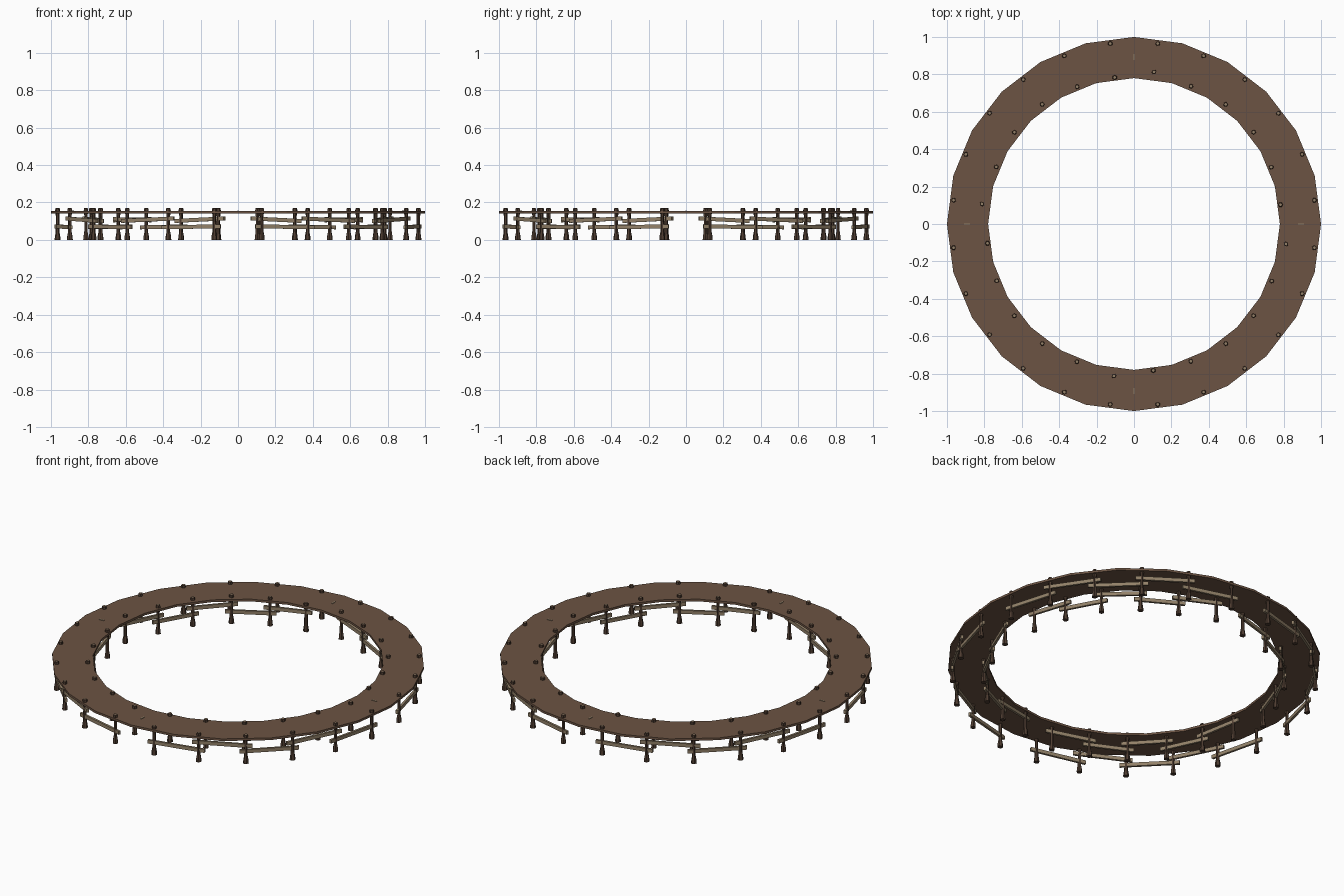
import bpy, bmesh, math
from mathutils import Vector

if "Cube" in bpy.data.objects:
    bpy.data.objects.remove(bpy.data.objects["Cube"])


def mat(name, rgb):
    m = bpy.data.materials.new(name)
    m.diffuse_color = (*rgb, 1)
    m.use_nodes = True
    m.node_tree.nodes["Principled BSDF"].inputs["Base Color"].default_value = m.diffuse_color
    return m


DECK = mat("deck_brown", (0.15, 0.088, 0.056))
POST = mat("dark_bark", (0.075, 0.045, 0.03))
TAN = mat("pale_wood", (0.29, 0.22, 0.14))


def finish(name, bm, *mats):
    bmesh.ops.recalc_face_normals(bm, faces=bm.faces)
    me = bpy.data.meshes.new(name)
    bm.to_mesh(me)
    bm.free()
    for m in mats:
        me.materials.append(m)
    ob = bpy.data.objects.new(name, me)
    bpy.context.collection.objects.link(ob)
    return ob


def polar(r, deg, z=0.0):
    a = math.radians(deg)
    return Vector((r * math.cos(a), r * math.sin(a), z))


def deck_section(q):
    # quarter of the 24-sided ring, closed at both seams
    bm = bmesh.new()
    loops = []
    for i in range(7):
        a = q * 90 + i * 15
        loops.append([bm.verts.new(polar(r, a, z)) for r, z in
                      ((0.78, 0.141), (1.0, 0.141), (1.0, 0.154), (0.78, 0.154))])
    for p, n in zip(loops, loops[1:]):
        for k in range(4):
            bm.faces.new((p[k], p[(k + 1) % 4], n[(k + 1) % 4], n[k]))
    bm.faces.new(loops[0])
    bm.faces.new(loops[-1])
    finish(f"deck_section_{q}", bm, DECK)


def post(name, pos, turn):
    # flared stake with a thicker head above the deck, pale cut top
    bm = bmesh.new()
    rings = []
    for r, z in ((0.016, 0), (0.014, 0.022), (0.010, 0.042), (0.009, 0.125),
                 (0.013, 0.156), (0.012, 0.168), (0.007, 0.171)):
        rings.append([bm.verts.new(pos + polar(r, turn + 60 * k, z)) for k in range(6)])
    for a, b in zip(rings, rings[1:]):
        for k in range(6):
            bm.faces.new((a[k], a[(k + 1) % 6], b[(k + 1) % 6], b[k]))
    bm.faces.new(rings[0])
    bm.faces.new(rings[-1]).material_index = 1
    finish(name, bm, POST, TAN)


def bar(name, a, b, thick, height, over=0.0):
    # rectangular plank between two points, extended past both ends
    d = (b - a).normalized()
    a, b = a - d * over, b + d * over
    side = d.cross(Vector((0, 0, 1))).normalized() * thick / 2
    up = Vector((0, 0, height / 2))
    bm = bmesh.new()
    ends = [[bm.verts.new(p + s * side + t * up) for s, t in
             ((-1, -1), (1, -1), (1, 1), (-1, 1))] for p in (a, b)]
    for k in range(4):
        bm.faces.new((ends[0][k], ends[0][(k + 1) % 4], ends[1][(k + 1) % 4], ends[1][k]))
    for e in ends:
        bm.faces.new(e)
    finish(name, bm, TAN)


OUTER = [0.973] * 6
INNER = [0.79, 0.794, 0.806, 0.806, 0.797, 0.82]

for q in range(4):
    deck_section(q)
    # small peg plate at each seam
    bar(f"seam_peg_{q}", polar(0.878, q * 90, 0.154), polar(0.908, q * 90, 0.154), 0.008, 0.006)
    for row, radii, high_first in (("outer", OUTER, 0), ("inner", INNER, 1)):
        pts = [polar(r, q * 90 + 7.5 + 15 * i) for i, r in enumerate(radii)]
        for i, p in enumerate(pts):
            post(f"{row}_post_{q}_{i}", p, q * 90 + 25 * i)
        # rails alternate between low and high, slightly tilted
        for i, (a, b) in enumerate(zip(pts, pts[1:])):
            high = (i + high_first) % 2
            z = 0.108 if high else 0.07
            tilt = (0.005 if high else 0.002) * (1 if i < 2 else -1 if i > 2 else 0.5)
            bar(f"{row}_rail_{q}_{i}", a + Vector((0, 0, z + tilt)),
                b + Vector((0, 0, z - tilt)), 0.013, 0.021, 0.035)
